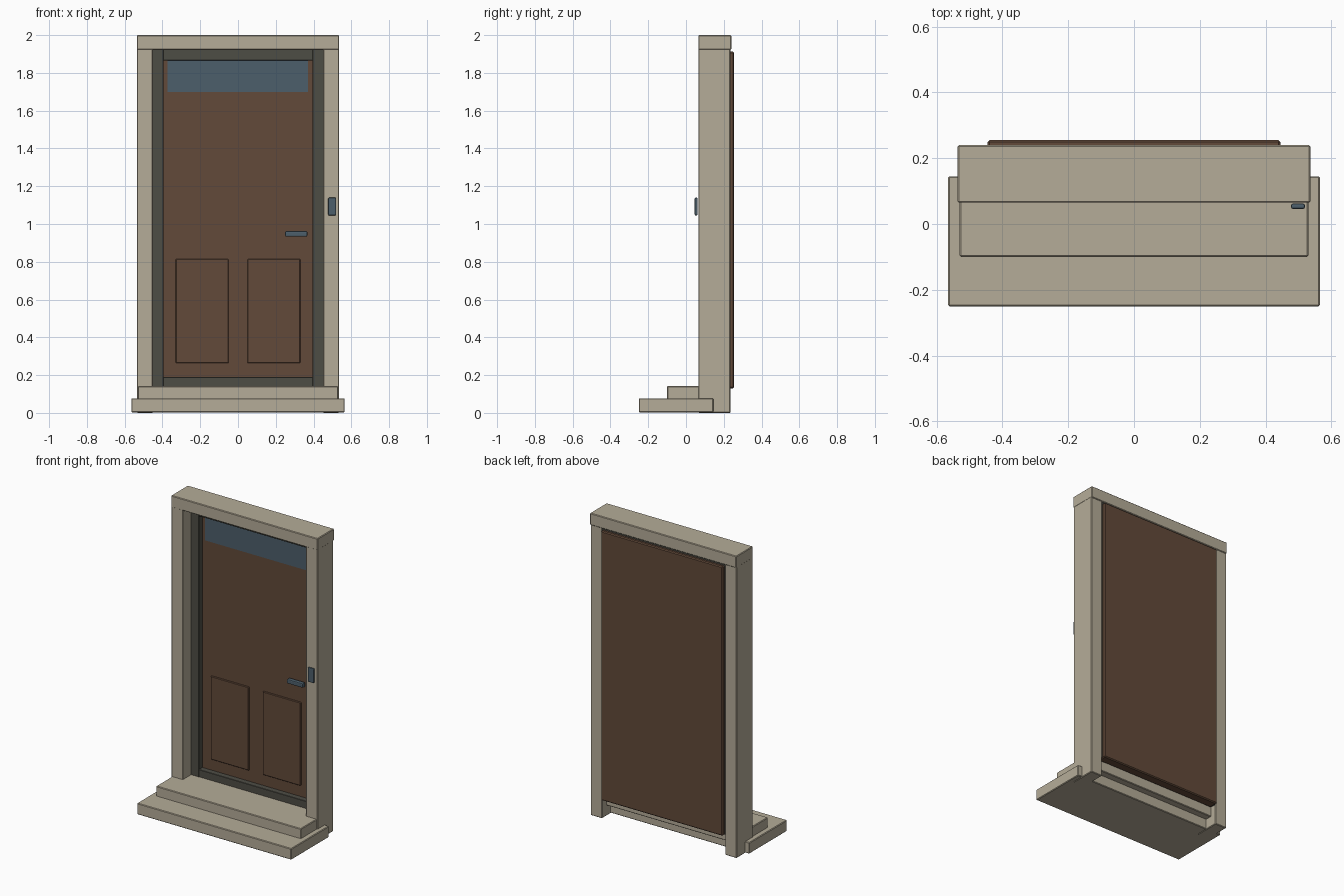
import bpy

cube = bpy.data.objects.get("Cube")
if cube:
    bpy.data.objects.remove(cube, do_unlink=True)


def material(name, rgb):
    m = bpy.data.materials.new(name)
    m.use_nodes = True
    color = (*rgb, 1)
    m.diffuse_color = color
    m.node_tree.nodes["Principled BSDF"].inputs["Base Color"].default_value = color
    return m


stone = material("beige stone", (0.462, 0.413, 0.314))
wood = material("brown wood", (0.122, 0.067, 0.041))
dark = material("dark olive grey", (0.076, 0.074, 0.060))
blue = material("slate blue", (0.073, 0.114, 0.147))


def box(name, x, y, z, mat, bevel=0.004, segments=1):
    """Bevelled box spanning the given (low, high) ranges."""
    spans = (x, y, z)
    bpy.ops.mesh.primitive_cube_add(size=1, location=[(a + b) / 2 for a, b in spans])
    ob = bpy.context.object
    ob.name = name
    ob.scale = [b - a for a, b in spans]
    bpy.ops.object.transform_apply(location=False, rotation=False, scale=True)
    ob.data.materials.append(mat)
    if bevel:
        mod = ob.modifiers.new("soft edges", "BEVEL")
        mod.width = bevel
        mod.segments = segments
    return ob


def pair(name, x, y, z, mat, bevel=0.004):
    """The same box on the left (+x) and the right (-x)."""
    box("left_" + name, x, y, z, mat, bevel)
    box("right_" + name, (-x[1], -x[0]), y, z, mat, bevel)


# Steps
box("lower_step", (-0.565, 0.565), (-0.25, 0.145), (0.003, 0.077), stone)
box("upper_step", (-0.53, 0.53), (-0.1, 0.19), (0.07, 0.142), stone)

# Stone surround
pair("post", (0.45, 0.535), (0.066, 0.235), (0, 1.96), stone)
box("lintel", (-0.536, 0.536), (0.065, 0.24), (1.922, 2), stone)

# Dark inner frame
pair("jamb", (0.394, 0.452), (0.153, 0.235), (0.135, 1.924), dark, 0.002)
box("head_jamb", (-0.396, 0.396), (0.155, 0.235), (1.866, 1.924), dark, 0.002)
box("threshold", (-0.396, 0.396), (0.155, 0.225), (0.136, 0.19), dark, 0.002)

# Door leaf with raised panels and a window strip
box("door_leaf", (-0.445, 0.445), (0.192, 0.255), (0.13, 1.912), wood, 0.006)
pair("door_panel", (0.05, 0.33), (0.184, 0.2), (0.263, 0.815), wood)
box("window_strip", (-0.372, 0.37), (0.187, 0.195), (1.7, 1.866), blue, 0)

# Handle and doorbell
box("door_handle", (0.25, 0.367), (0.152, 0.18), (0.933, 0.962), blue, 0.006, 2)
box("doorbell", (0.477, 0.52), (0.046, 0.062), (1.045, 1.14), blue, 0.006, 2)
